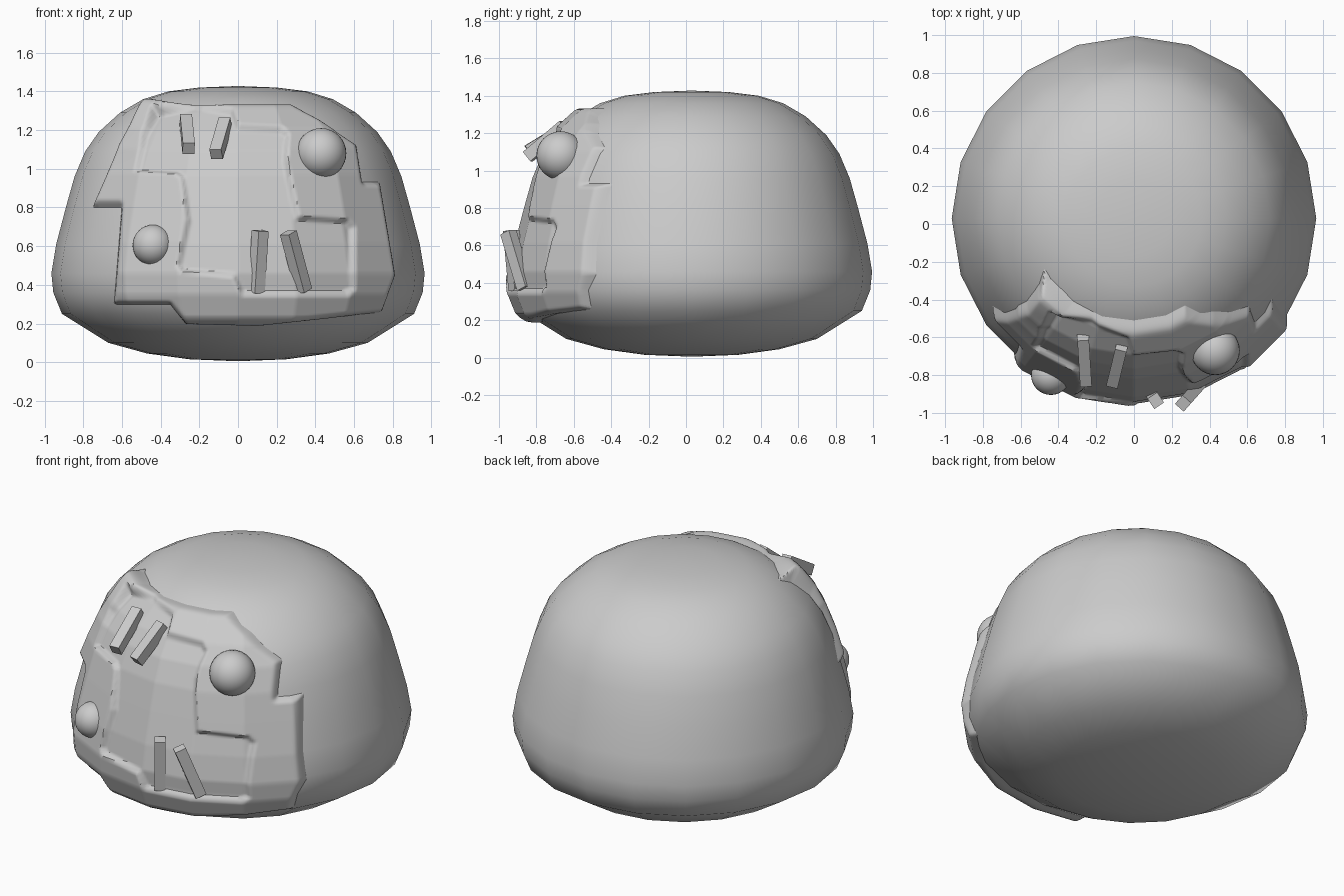
import bpy, math
from mathutils import Vector

if "Cube" in bpy.data.objects:
    bpy.data.objects.remove(bpy.data.objects["Cube"])

SIDES, CY = 20, 0.03
# body profile (radius, z), bottom to top
PROFILE = [(0, .005), (.25, .015), (.47, .045), (.67, .1), (.91, .25), (.955, .36),
           (.965, .46), (.94, .61), (.89, .8), (.845, .96), (.79, 1.09), (.72, 1.19),
           (.61, 1.29), (.49, 1.36), (.36, 1.4), (.2, 1.42), (0, 1.428)]
# outlines in front view (x, z): raised face plate and the recess cut into it
PLATE = [(-.47, 1.32), (-.61, 1.12), (-.75, .8), (-.6, .8), (-.64, .3), (-.35, .3),
         (-.27, .2), (.1, .19), (.74, .26), (.81, .45), (.73, .93), (.64, .93),
         (.61, 1.12), (.42, 1.25), (.27, 1.33), (0, 1.33)]
RECESS = [(-.51, .98), (-.47, 1.16), (-.41, 1.27), (-.22, 1.31), (-.03, 1.28), (0, 1.2),
          (.22, 1.19), (.25, 1.16), (.24, 1.03), (.3, .74), (.55, .725), (.58, .69),
          (.58, .38), (.55, .36), (.02, .36), (-.02, .45), (-.28, .47), (-.3, .5),
          (-.25, .73), (-.28, .95), (-.31, .97)]


def make(name, verts, faces, smooth=True):
    me = bpy.data.meshes.new(name)
    me.from_pydata(verts, [], faces)
    me.update()
    ob = bpy.data.objects.new(name, me)
    bpy.context.collection.objects.link(ob)
    if smooth:
        bpy.ops.object.select_all(action='DESELECT')
        ob.select_set(True)
        bpy.context.view_layer.objects.active = ob
        bpy.ops.object.shade_smooth_by_angle(angle=math.radians(45))
    return ob


def ring_point(r, z, side):
    """Point on the 20-sided body; side counts facets from the front."""
    k = math.floor(side)
    f = side - k
    a, b = (2 * math.pi * i / SIDES for i in (k, k + 1))
    x = math.sin(a) * (1 - f) + math.sin(b) * f
    y = math.cos(a) * (1 - f) + math.cos(b) * f
    return Vector((r * x, CY - r * y, z))


def signed_distance(x, z, poly):
    """Positive inside the outline."""
    best, inside = 9, False
    for (ax, az), (bx, bz) in zip(poly, poly[1:] + poly[:1]):
        dx, dz = bx - ax, bz - az
        t = max(0, min(1, ((x - ax) * dx + (z - az) * dz) / (dx * dx + dz * dz)))
        best = min(best, math.hypot(x - ax - t * dx, z - az - t * dz))
        if (az > z) != (bz > z) and x < ax + (z - az) / dz * dx:
            inside = not inside
    return best if inside else -best


def step(a, b, v):
    t = max(0, min(1, (v - a) / (b - a)))
    return t * t * (3 - 2 * t)


# body: revolved dome
inner = PROFILE[1:-1]
verts = [(0, CY, PROFILE[0][1]), (0, CY, PROFILE[-1][1])]
verts += [ring_point(r, z, s) for r, z in inner for s in range(SIDES)]
faces = []
last = 2 + (len(inner) - 1) * SIDES
for s in range(SIDES):
    n = (s + 1) % SIDES
    faces.append((0, 2 + n, 2 + s))
    faces.append((1, last + s, last + n))
    for i in range(len(inner) - 1):
        a = 2 + i * SIDES
        faces.append((a + s, a + n, a + SIDES + n, a + SIDES + s))
make("body", verts, faces)

# face plate: fine patch over the front, raised inside PLATE and lowered inside RECESS
samples = []
part = PROFILE[3:15]
for (r0, z0), (r1, z1) in zip(part, part[1:]):
    length = math.hypot(r1 - r0, z1 - z0)
    count = max(1, round(length / .011))
    nr, nz = (z1 - z0) / length, (r0 - r1) / length
    samples += [(r0 + (r1 - r0) * i / count, z0 + (z1 - z0) * i / count, nr, nz)
                for i in range(count)]
FINE = 24
cols = [i / FINE for i in range(-4 * FINE, 4 * FINE + 1)]
corner = Vector((-.46, -.36, 1.3))
verts, keep = [], []
for r, z, nr, nz in samples:
    for c in cols:
        p = ring_point(r, z, c)
        d = signed_distance(p.x, p.z, PLATE)
        e = signed_distance(p.x, p.z, RECESS) if d > 0 else -1
        top = math.exp(-(p - corner).length_squared / .035)
        h = -.02 + (.055 + .05 * top) * step(-.025, .035, d)
        h += (.006 - h) * step(-.012, .014, e)
        verts.append(ring_point(r + nr * h, z + nz * h, c))
        keep.append(d > -.035)
w = len(cols)
faces = []
for i in range(len(samples) - 1):
    for j in range(w - 1):
        q = (i * w + j, i * w + j + 1, (i + 1) * w + j + 1, (i + 1) * w + j)
        if any(keep[k] for k in q):
            faces.append(q)
plate = make("face_plate", verts, faces)

# round eyes
for name, loc, rad in (("right_eye", (.43, -.67, 1.08), .13),
                       ("left_eye", (-.44, -.80, .605), .105)):
    bpy.ops.mesh.primitive_uv_sphere_add(segments=32, ring_count=16, radius=rad, location=loc)
    bpy.context.object.name = name
    bpy.ops.object.shade_smooth()

# four slanted teeth: start, end
TEETH = [((-.27, -.60, 1.255), (-.255, -.845, 1.105)),
         ((-.065, -.65, 1.24), (-.113, -.845, 1.075)),
         ((.095, -.905, .36), (.115, -.935, .68)),
         ((.34, -.86, .37), (.26, -.95, .67))]
for i, (a, b) in enumerate(TEETH):
    a, b = Vector(a), Vector(b)
    bpy.ops.mesh.primitive_cube_add(size=1, location=(a + b) / 2)
    tooth = bpy.context.object
    tooth.name = f"tooth_{i + 1}"
    tooth.rotation_euler = (b - a).to_track_quat('Z', 'Y').to_euler()
    tooth.scale = (.062, .065, (b - a).length)
